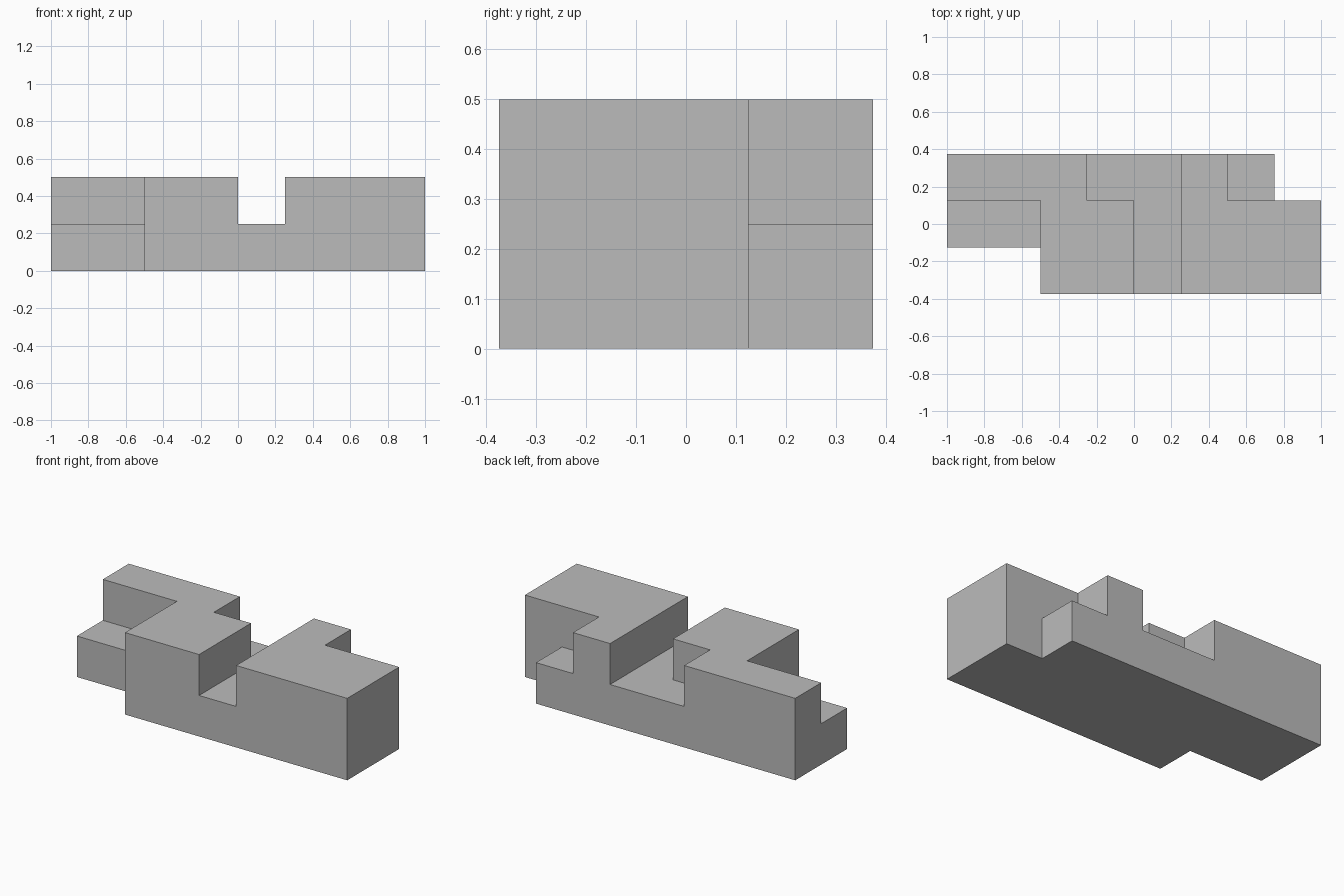
import bpy, bmesh, math
from mathutils import Vector

cube = bpy.data.objects.get("Cube")
if cube:
    bpy.data.objects.remove(cube, do_unlink=True)

# One flat grey
grey = bpy.data.materials.new("Grey")
grey.use_nodes = True
colour = (0.5, 0.5, 0.5, 1.0)
grey.diffuse_color = colour
grey.node_tree.nodes["Principled BSDF"].inputs["Base Color"].default_value = colour

# Unit-cell plan of each layer, bottom layer first; rows run from back to front
UNIT = 0.25
LAYERS = [
    ["#######.",
     "########",
     "..######"],
    ["###..#..",
     "..##.###",
     "..##.###"],
]
cells = {(x, 2 - row, z)
         for z, layer in enumerate(LAYERS)
         for row, line in enumerate(layer)
         for x, mark in enumerate(line) if mark == "#"}


def add_outer_faces(bm, cell):
    """Add a square on every side of the cell that has no neighbour."""
    centre = Vector(cell) + Vector((0.5, 0.5, 0.5))
    for axis in range(3):
        for sign in (-1, 1):
            step = Vector((0, 0, 0))
            step[axis] = sign
            if tuple(int(c + s) for c, s in zip(cell, step)) in cells:
                continue
            u, v = Vector((0, 0, 0)), Vector((0, 0, 0))
            u[(axis + 1) % 3] = 0.5
            v[(axis + 2) % 3] = 0.5 * sign
            mid = centre + step * 0.5
            corners = (mid - u - v, mid + u - v, mid + u + v, mid - u + v)
            bm.faces.new([bm.verts.new((p - Vector((4, 1.5, 0))) * UNIT) for p in corners])


# Stepped block: outer skin only, merged into large flat faces
bm = bmesh.new()
for cell in sorted(cells):
    add_outer_faces(bm, cell)
bmesh.ops.remove_doubles(bm, verts=bm.verts, dist=0.001)
bmesh.ops.dissolve_limit(bm, angle_limit=math.radians(1), verts=bm.verts, edges=bm.edges)
bmesh.ops.recalc_face_normals(bm, faces=bm.faces)

mesh = bpy.data.meshes.new("stepped_block")
bm.to_mesh(mesh)
bm.free()
mesh.materials.append(grey)
block = bpy.data.objects.new("stepped_block", mesh)
bpy.context.collection.objects.link(block)
